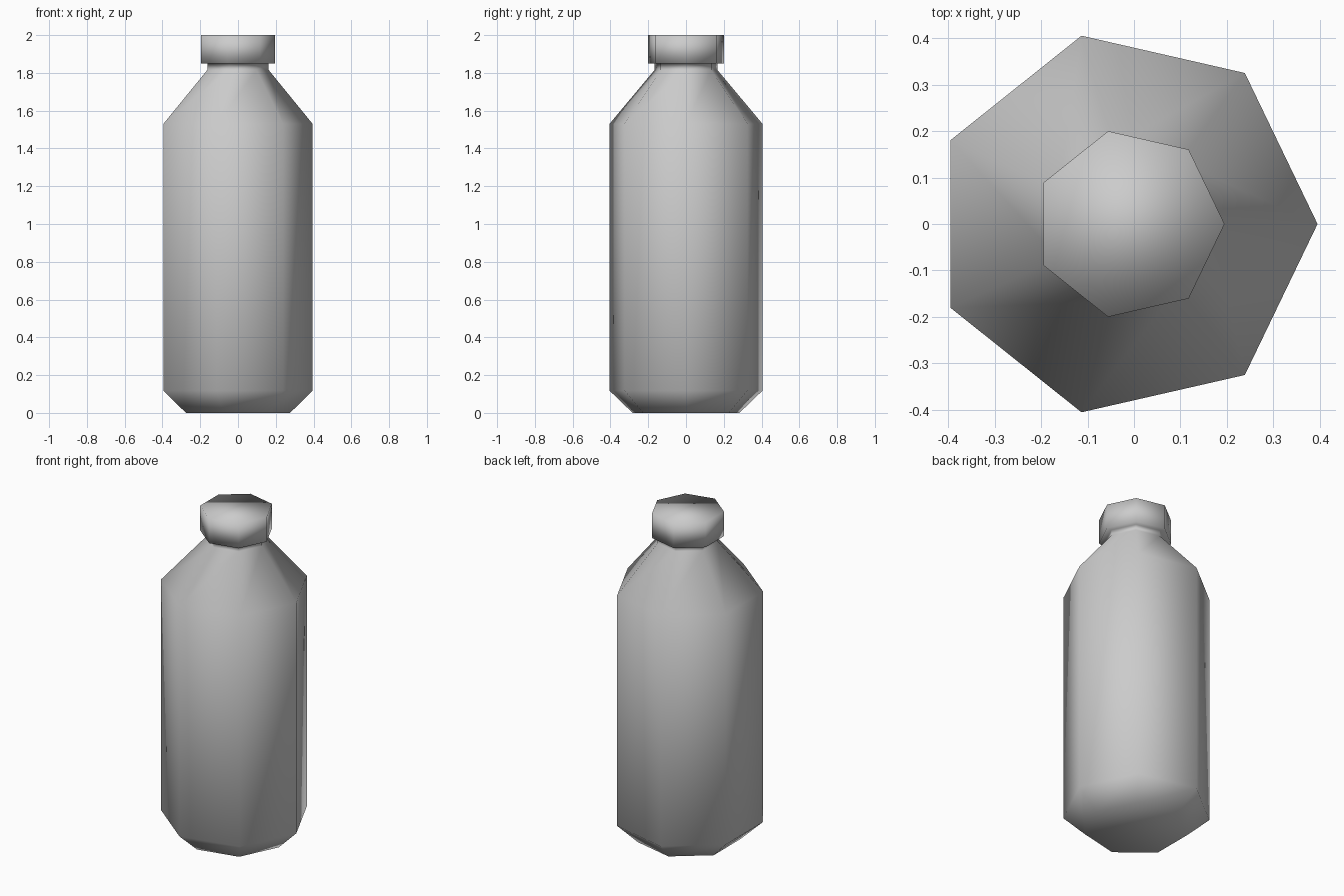
import bpy
import bmesh
import math

if "Cube" in bpy.data.objects:
    bpy.data.objects.remove(bpy.data.objects["Cube"])

SIDES = 7
SHIFT = (1 - math.cos(math.pi / SIDES)) / 2  # centres the odd-sided section on x


def lathe(name, profile):
    """Closed seven-sided solid from (radius, height) pairs."""
    bm = bmesh.new()
    rings = []
    for r, z in profile:
        rings.append([bm.verts.new((r * (math.cos(a) - SHIFT), r * math.sin(a), z))
                      for a in (math.tau * i / SIDES for i in range(SIDES))])
    for low, high in zip(rings, rings[1:]):
        for i in range(SIDES):
            j = (i + 1) % SIDES
            bm.faces.new((low[i], low[j], high[j], high[i]))
    bm.faces.new(rings[0][::-1])
    bm.faces.new(rings[-1])
    bmesh.ops.recalc_face_normals(bm, faces=bm.faces)
    for f in bm.faces:
        f.smooth = True
    mesh = bpy.data.meshes.new(name)
    bm.to_mesh(mesh)
    bm.free()
    obj = bpy.data.objects.new(name, mesh)
    bpy.context.collection.objects.link(obj)
    return obj


# Bottle: chamfered base, straight wall, sloped shoulder, short neck; then the cap
lathe("bottle", [(0.29, 0), (0.4156, 0.118), (0.4156, 1.53), (0.171, 1.815),
                 (0.171, 1.85), (0.205, 1.85), (0.205, 2.0)])
